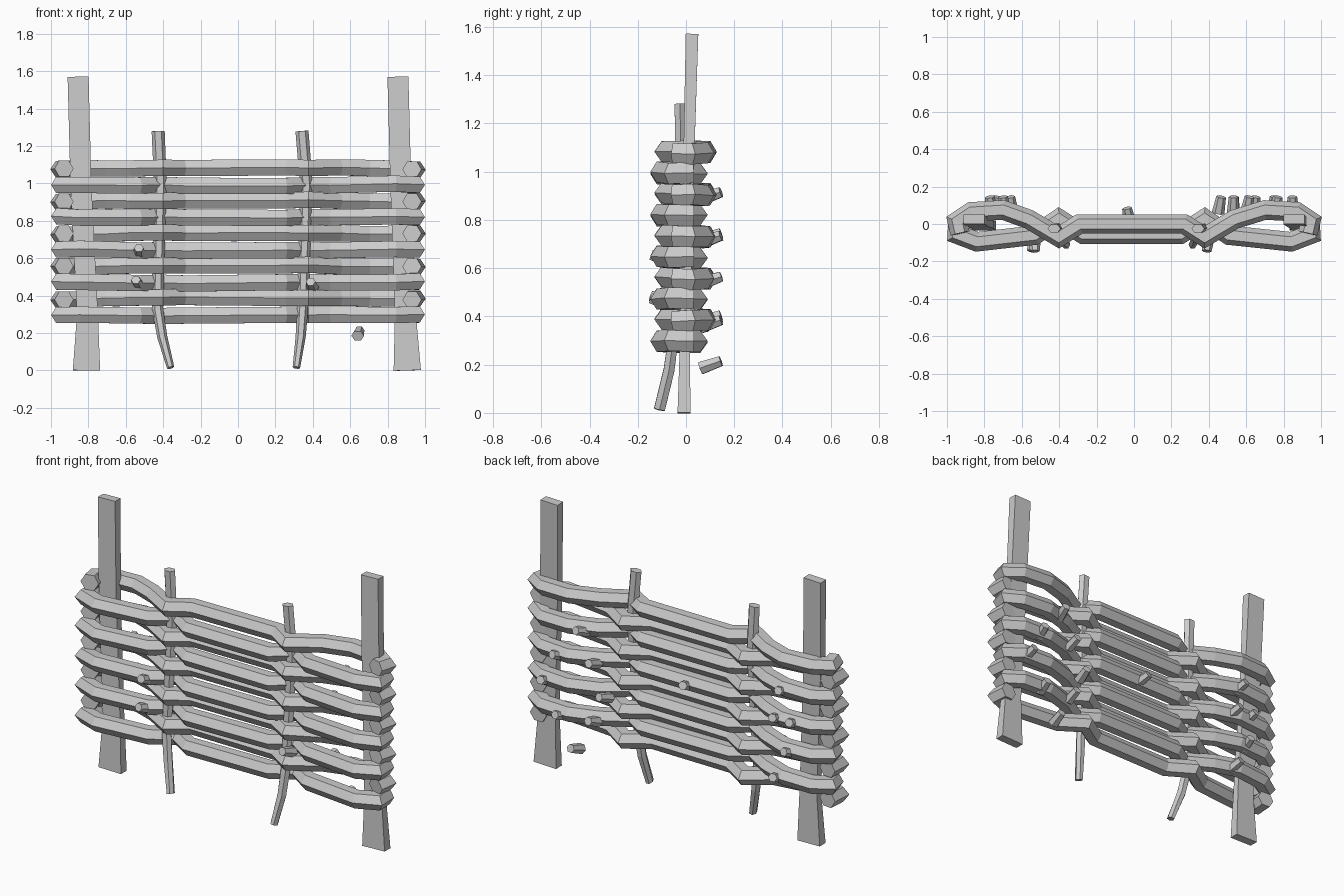
import bpy, bmesh, math, random
from mathutils import Vector

random.seed(4)
cube = bpy.data.objects.get("Cube")
if cube:
    bpy.data.objects.remove(cube)

wood = bpy.data.materials.new("grey_wood")
wood.use_nodes = True
GREY = (0.6, 0.6, 0.6, 1)
wood.diffuse_color = GREY
wood.node_tree.nodes["Principled BSDF"].inputs["Base Color"].default_value = GREY


def sweep(name, path, sizes, sides=6, up=(0, 0, 1), turn=0.0):
    """Sweep a mitred polygon section (half width, half height) along a path."""
    pts = [Vector(p) for p in path]
    up = Vector(up)
    bm = bmesh.new()
    rings = []
    for i, p in enumerate(pts):
        a = (p - pts[i - 1]).normalized() if i else None
        b = (pts[i + 1] - p).normalized() if i < len(pts) - 1 else None
        t = ((a or b) + (b or a)).normalized()
        side = t.cross(up).normalized()
        top = side.cross(t)
        mitre = 1 / max(0.75, t.dot(a or b))
        w, h = sizes[i] if isinstance(sizes, list) else sizes
        ring = []
        for k in range(sides):
            ang = turn + math.tau * k / sides
            ring.append(bm.verts.new(p + side * (w * mitre * math.cos(ang)) + top * (h * math.sin(ang))))
        rings.append(ring)
    for r, s in zip(rings, rings[1:]):
        for k in range(sides):
            n = (k + 1) % sides
            bm.faces.new((r[k], r[n], s[n], s[k]))
    bm.faces.new(rings[0])
    bm.faces.new(rings[-1])
    bmesh.ops.recalc_face_normals(bm, faces=bm.faces)
    mesh = bpy.data.meshes.new(name)
    bm.to_mesh(mesh)
    bm.free()
    mesh.materials.append(wood)
    obj = bpy.data.objects.new(name, mesh)
    bpy.context.collection.objects.link(obj)
    return obj


# Flat end posts, wider at the foot
R2 = math.sqrt(2)
for name, xs in (("right_post", (-0.81, -0.805, -0.84, -0.855)),
                 ("left_post", (0.905, 0.895, 0.87, 0.855))):
    path = list(zip(xs, (-0.008, -0.005, 0.01, 0.025), (0, 0.3, 1.0, 1.57)))
    half = [(w * R2, d * R2) for w, d in ((0.073, 0.027), (0.056, 0.02), (0.056, 0.022), (0.056, 0.026))]
    sweep(name, path, half, 4, (0, 1, 0), math.pi / 4)

# Thin bent stakes between the woven rails
ys = (-0.11, -0.07, -0.05, -0.02, -0.025)
for name, xs in (("right_stake", (-0.36, -0.405, -0.43, -0.415, -0.427)),
                 ("left_stake", (0.312, 0.335, 0.345, 0.365, 0.342))):
    path = list(zip(xs, ys, (0.015, 0.18, 0.33, 1.0, 1.28)))
    sweep(name, path, [(0.02, 0.026), (0.027, 0.026), (0.03, 0.024), (0.034, 0.026), (0.035, 0.026)], 6, (0, 1, 0))

# Half paths (x, y) from the middle out; the ends hook around the posts
upper_half = [(0.28, 0.0), (0.39, -0.07), (0.55, 0.025), (0.70, 0.075), (0.87, 0.065), (0.945, 0.015), (0.93, -0.05)]
lower_half = [(0.26, -0.055), (0.39, 0.028), (0.52, -0.06), (0.84, -0.095), (0.945, -0.055), (0.94, 0.03)]


def rail(name, half, z, sag):
    both = [(-x, y) for x, y in reversed(half)] + half
    path = [(x - 0.012 * (abs(x) < 0.6), y, z + sag * (1 - abs(x)) + random.uniform(-0.004, 0.004))
            for x, y in both]
    sweep(name, path, (0.052, 0.05))


for level in range(5):
    z = 0.30 + 0.174 * level
    rail(f"lower_rail_{level + 1}", lower_half, z, -0.008)
    rail(f"upper_rail_{level + 1}", upper_half, z + 0.08, 0.014)

# Cut twig stubs on the back and front of the rails (x, z)
back = [(-0.69, 0.90), (-0.65, 0.73), (-0.76, 0.73), (-0.75, 0.55), (-0.65, 0.38), (-0.02, 0.73),
        (0.60, 0.90), (0.53, 0.73), (0.75, 0.72), (0.85, 0.55), (0.45, 0.55), (0.53, 0.39),
        (0.74, 0.37), (0.64, 0.20)]
front = [(-0.53, 0.64), (-0.53, 0.47), (0.40, 0.46)]
for group, stubs, side in (("back", back, 1), ("front", front, -1)):
    for i, (x, z) in enumerate(stubs):
        y = 0.0 if abs(x) < 0.1 else 0.06
        lean = random.uniform(-0.02, 0.02)
        sweep(f"{group}_twig_{i + 1}", [(x, side * y, z - 0.015), (x + lean, side * (y + 0.085), z + 0.015)],
              [(0.034, 0.03), (0.026, 0.024)])
